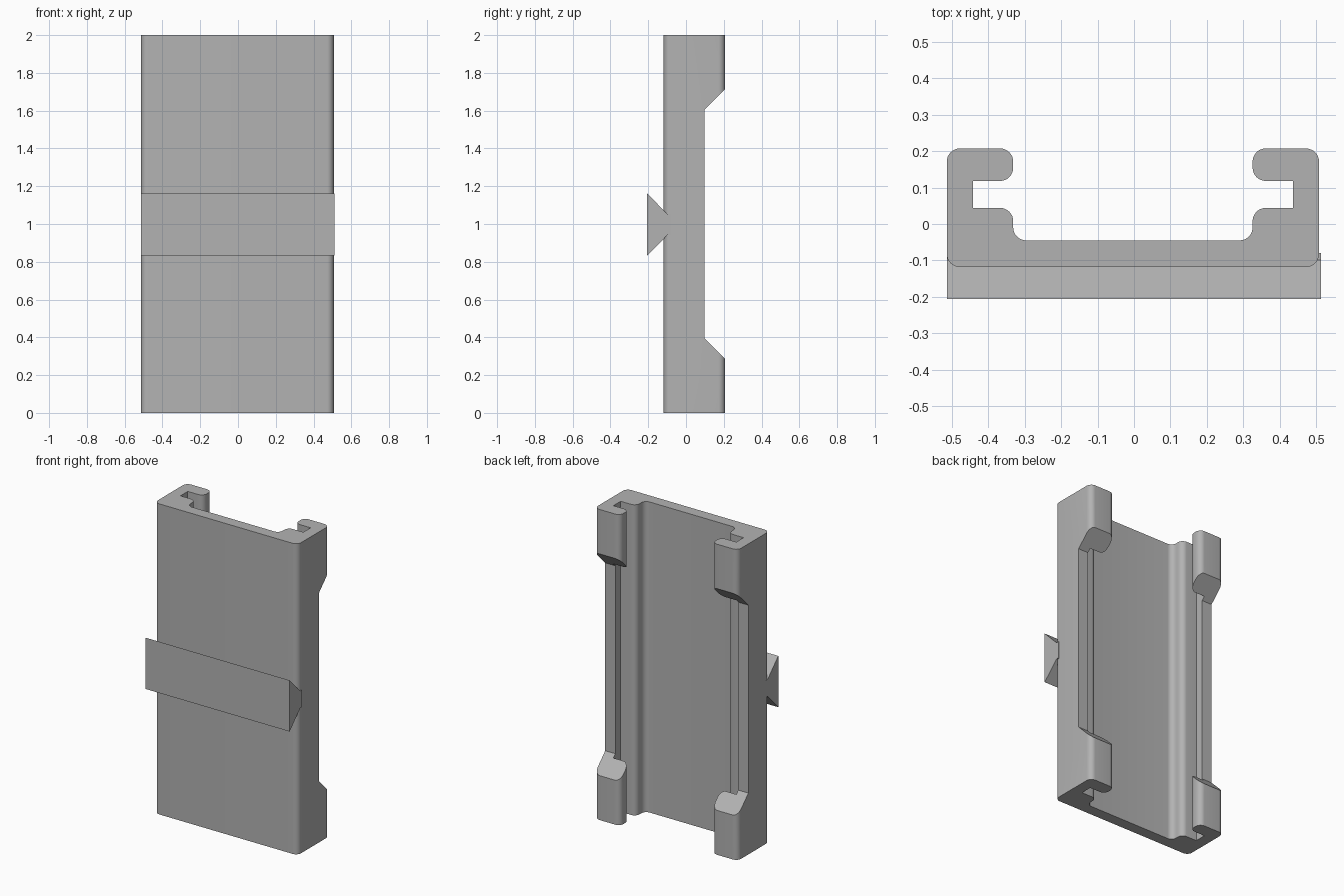
import bpy, bmesh, math
from mathutils import Vector

cube = bpy.data.objects.get("Cube")
if cube:
    bpy.data.objects.remove(cube, do_unlink=True)

grey = bpy.data.materials.new("plain_grey")
grey.use_nodes = True
GREY = (0.45, 0.45, 0.45, 1)
grey.diffuse_color = GREY
grey.node_tree.nodes["Principled BSDF"].inputs["Base Color"].default_value = GREY


def rounded(corners, steps=8):
    """Round each right-angled corner (x, y, radius) with an arc."""
    pts = []
    for i, (x, y, r) in enumerate(corners):
        p = Vector((x, y))
        if r == 0:
            pts.append(p)
            continue
        a = (Vector(corners[i - 1][:2]) - p).normalized() * r
        b = (Vector(corners[(i + 1) % len(corners)][:2]) - p).normalized() * r
        for k in range(steps + 1):
            t = math.pi / 2 * k / steps
            pts.append(p + a * (1 - math.sin(t)) + b * (1 - math.cos(t)))
    return pts


def prism(name, points, depth):
    """Extrude a closed outline of 3D points along the depth vector."""
    bm = bmesh.new()
    face = bm.faces.new([bm.verts.new(p) for p in points])
    out = bmesh.ops.extrude_face_region(bm, geom=[face])
    moved = [v for v in out["geom"] if isinstance(v, bmesh.types.BMVert)]
    bmesh.ops.translate(bm, verts=moved, vec=depth)
    bmesh.ops.recalc_face_normals(bm, faces=bm.faces)
    mesh = bpy.data.meshes.new(name)
    bm.to_mesh(mesh)
    bm.free()
    obj = bpy.data.objects.new(name, mesh)
    bpy.context.collection.objects.link(obj)
    mesh.materials.append(grey)
    return obj


# Channel plate: half of the cross-section, mirrored about its centre line
R = 0.036
FRONT, FLOOR, LEDGE, LIP, BACK = -0.118, -0.045, 0.044, 0.118, 0.207
OUTER, SLOT, INNER = 0.51, 0.438, 0.328
half = [(OUTER, FRONT, R), (OUTER, BACK, R), (INNER, BACK, R), (INNER, LIP, R),
        (SLOT, LIP, 0), (SLOT, LEDGE, 0), (INNER, LEDGE, R), (INNER, FLOOR, R)]
outline = rounded(half + [(-x, y, r) for x, y, r in reversed(half)])
plate = prism("channel_plate", [(p.x - 0.003, p.y, 0) for p in outline], (0, 0, 2))

# Bevel-ended gap through the middle of both rear rails
gap = [(0.098, 0.395), (0.098, 1.605), (0.298, 1.805), (0.298, 0.195)]
cutter = prism("rail_gap_cutter", [(-1, y, z) for y, z in gap], (2, 0, 0))
cutter.hide_render = True
cut = plate.modifiers.new("rail_gap", "BOOLEAN")
cut.operation = "DIFFERENCE"
cut.solver = "EXACT"
cut.object = cutter
bpy.context.view_layer.update()
graph = bpy.context.evaluated_depsgraph_get()
plate_mesh = bpy.data.meshes.new_from_object(plate.evaluated_get(graph))
plate.modifiers.clear()
plate.data = plate_mesh
bpy.data.objects.remove(cutter, do_unlink=True)

# Dovetail bar across the front face
side = [(-0.206, 0.165), (-0.098, 0.055), (-0.08, 0.055)]
tail = side + [(y, -h) for y, h in reversed(side)]
prism("dovetail_bar", [(-0.513, y, 0.997 + h) for y, h in tail], (1.025, 0, 0))

# Smooth the rounded corners, keep hard edges sharp
bpy.ops.object.select_all(action="DESELECT")
plate.select_set(True)
bpy.context.view_layer.objects.active = plate
bpy.ops.object.shade_smooth_by_angle(angle=math.radians(30))
